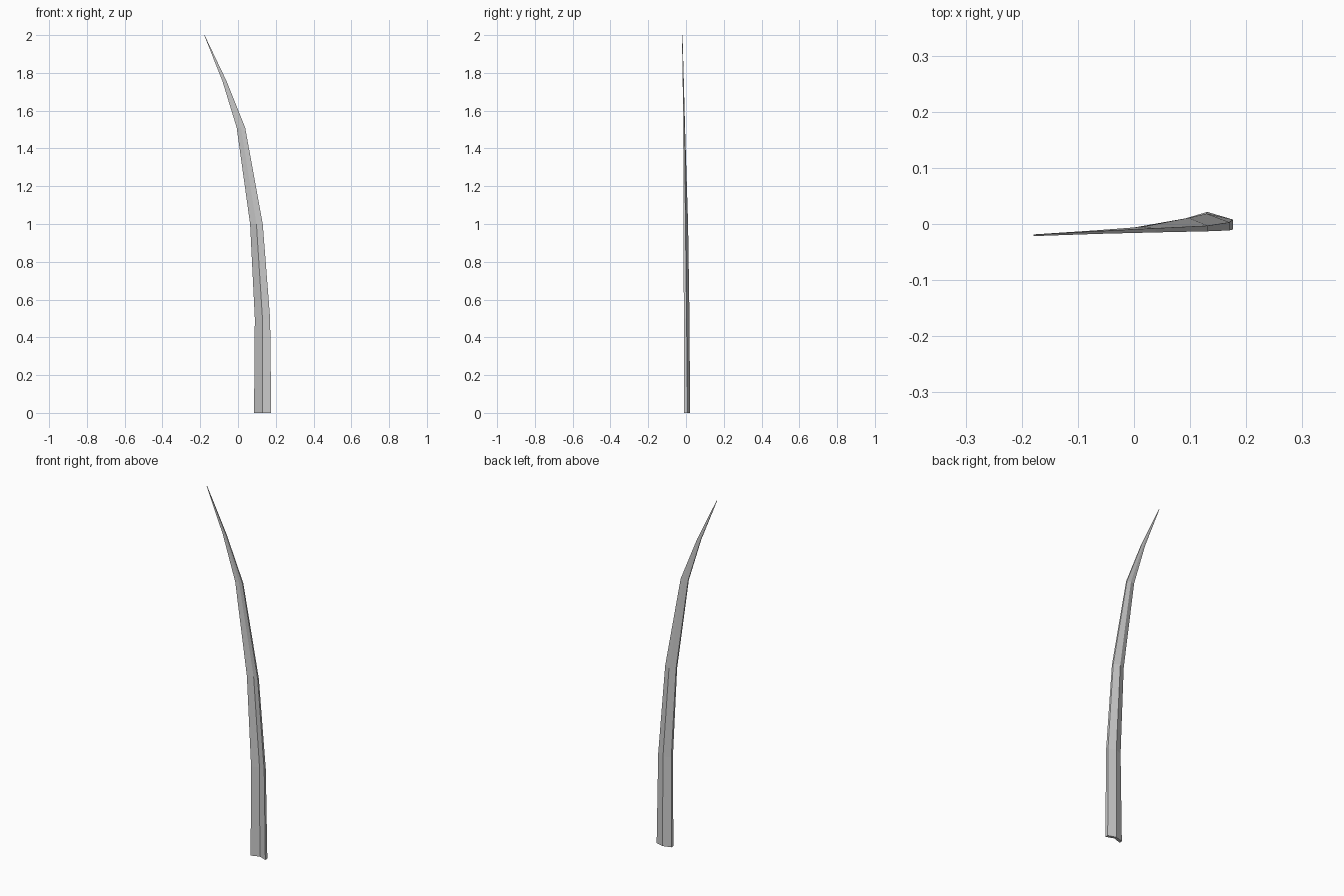
import bpy, bmesh

if "Cube" in bpy.data.objects:
    bpy.data.objects.remove(bpy.data.objects["Cube"])

# Stations up the blade: z, left x, right x, front edge y, groove y, back edge y, ridge y
stations = [
    (0.00,  0.085,  0.176, -0.0100,  0.0070,  0.0080,  0.0215),
    (0.50,  0.089,  0.170, -0.0115,  0.0050,  0.0030,  0.0185),
    (1.00,  0.064,  0.131, -0.0130, -0.0010, -0.0030,  0.0110),
    (1.51, -0.007,  0.038, -0.0150, -0.0130, -0.0075, -0.0050),
    (1.755, -0.082, -0.060, -0.0175, -0.0165, -0.0125, -0.0115),
    (2.00, -0.179, -0.177, -0.0215, -0.0210, -0.0190, -0.0185),
]

bm = bmesh.new()
rings = []
for z, xl, xr, front, groove, back, ridge in stations:
    mid = (xl + xr) / 2
    # Folded-leaf section: groove in front, ridge behind, thin side rims
    section = [(xl, front), (mid, groove), (xr, front),
               (xr, back), (mid, ridge), (xl, back)]
    rings.append([bm.verts.new((x, y, z)) for x, y in section])

# Skin between stations
for a, b in zip(rings, rings[1:]):
    for i in range(6):
        j = (i + 1) % 6
        bm.faces.new((a[i], a[j], b[j], b[i]))

# Base and tip caps, each split along the fold
for r in (rings[0], rings[-1]):
    bm.faces.new((r[0], r[1], r[4], r[5]))
    bm.faces.new((r[1], r[2], r[3], r[4]))

bmesh.ops.recalc_face_normals(bm, faces=bm.faces)
mesh = bpy.data.meshes.new("grass_blade")
bm.to_mesh(mesh)
bm.free()
blade = bpy.data.objects.new("grass_blade", mesh)
bpy.context.collection.objects.link(blade)
